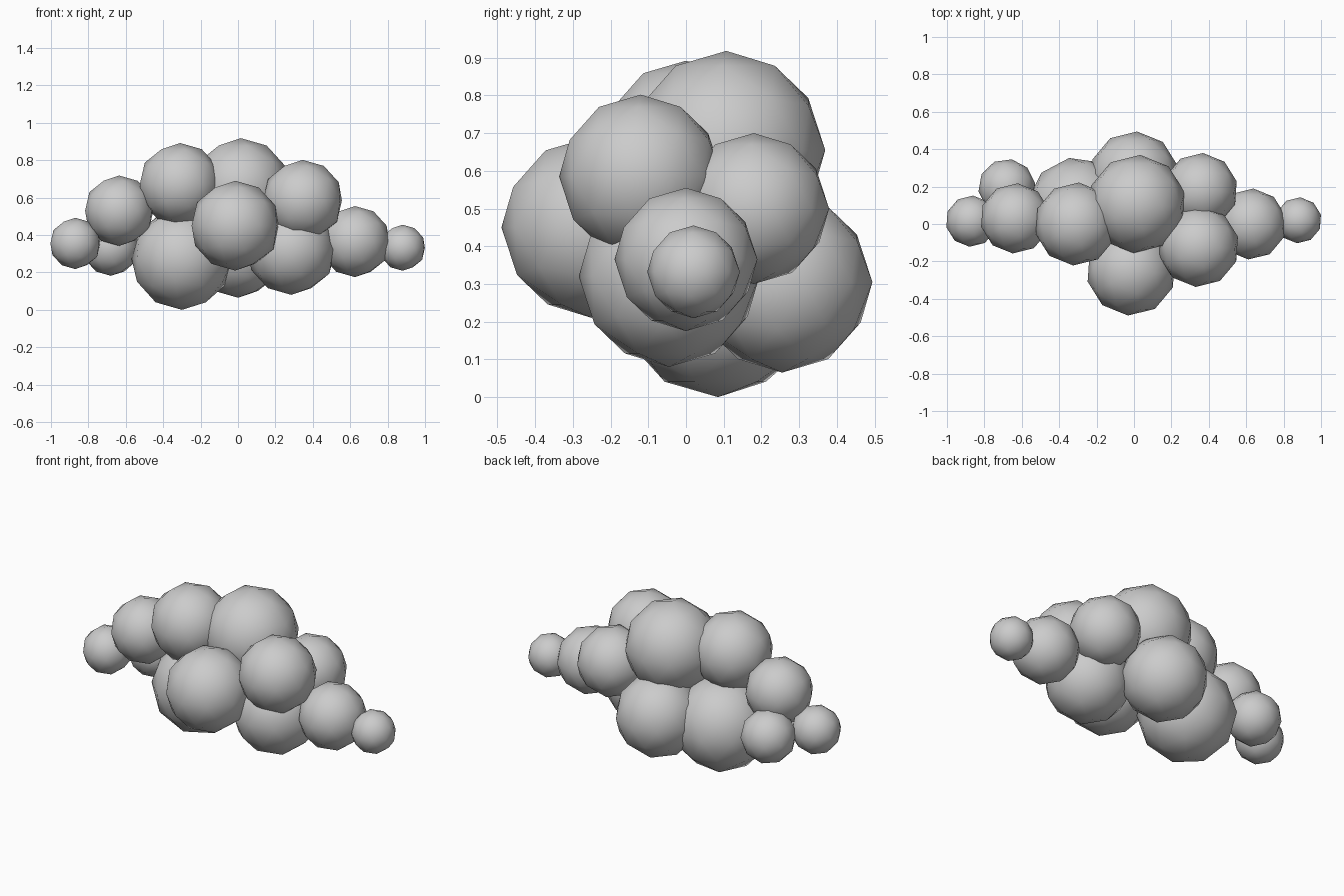
import bpy
from math import radians

# Cloud puffs: name, centre x, y, z, radius, turn about z (degrees)
PUFFS = [
    ("left_tip_puff", -0.87, 0.015, 0.355, 0.137, -4),
    ("left_upper_puff", -0.635, 0.03, 0.53, 0.188, -4),
    ("left_back_puff", -0.68, 0.195, 0.335, 0.153, -10),
    ("upper_left_puff", -0.31, 0.00, 0.67, 0.222, -4),
    ("base_left_puff", -0.30, 0.085, 0.272, 0.272, 10),
    ("top_puff", 0.015, 0.107, 0.655, 0.263, -4),
    ("front_puff", -0.015, -0.25, 0.45, 0.24, -4),
    ("upper_right_puff", 0.345, -0.12, 0.585, 0.217, -4),
    ("base_right_puff", 0.285, -0.045, 0.32, 0.24, -4),
    ("right_puff", 0.625, 0.00, 0.365, 0.19, -4),
    ("right_tip_puff", 0.88, 0.02, 0.332, 0.123, -4),
    ("right_back_puff", 0.355, 0.18, 0.50, 0.20, -4),
    ("back_puff", 0.00, 0.255, 0.305, 0.24, -4),
]

for name, x, y, z, r, turn in PUFFS:
    bpy.ops.mesh.primitive_ico_sphere_add(
        subdivisions=2, radius=r, location=(x, y, z), rotation=(0, 0, radians(turn)))
    puff = bpy.context.object
    puff.name = name
    bpy.ops.object.shade_smooth()
